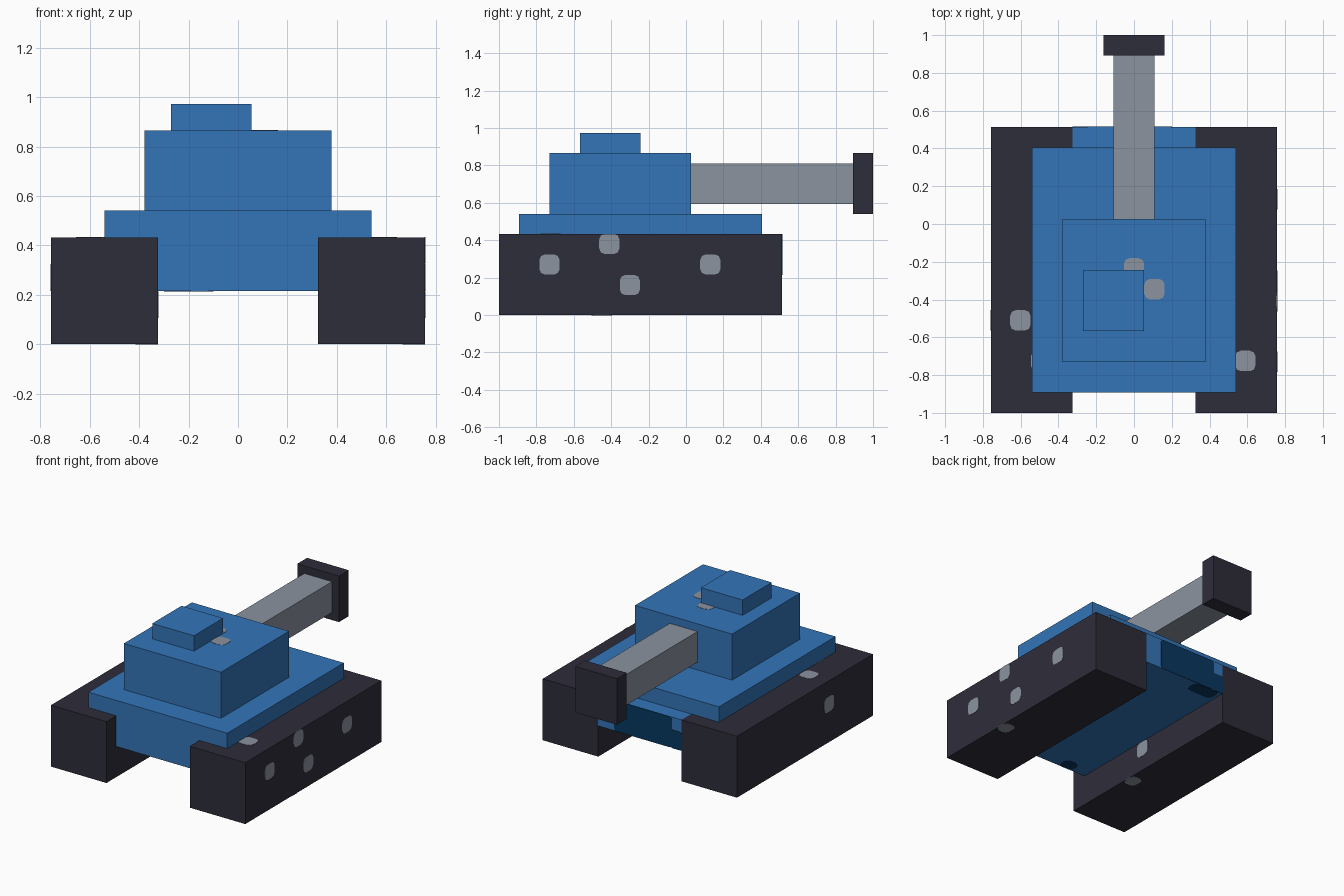
import bpy
import bmesh
from mathutils import Vector

cube = bpy.data.objects.get("Cube")
if cube:
    bpy.data.objects.remove(cube, do_unlink=True)

U = 2 / 18.5  # modelling grid step


def material(name, rgb):
    m = bpy.data.materials.new(name)
    m.use_nodes = True
    colour = (*rgb, 1)
    m.diffuse_color = colour
    m.node_tree.nodes["Principled BSDF"].inputs["Base Color"].default_value = colour
    return m


BLUE = material("blue_paint", (0.033, 0.178, 0.48))
DARK = material("dark_rubber", (0.027, 0.026, 0.042))
GREY = material("grey_metal", (0.258, 0.292, 0.352))
NAVY = material("navy_paint", (0.002, 0.038, 0.115))


def box(name, mat, low, high, round_axis=None, radius=0.0):
    """Box between two corners; edges along round_axis may be rounded."""
    low, high = Vector(low), Vector(high)
    bm = bmesh.new()
    bmesh.ops.create_cube(bm, size=1)
    bmesh.ops.scale(bm, vec=high - low, verts=bm.verts)
    if round_axis is not None:
        edges = [e for e in bm.edges
                 if abs((e.verts[0].co - e.verts[1].co).normalized()[round_axis]) > 0.9]
        bmesh.ops.bevel(bm, geom=edges, offset=radius, segments=2,
                        profile=0.5, affect='EDGES')
    mesh = bpy.data.meshes.new(name)
    bm.to_mesh(mesh)
    bm.free()
    mesh.materials.append(mat)
    obj = bpy.data.objects.new(name, mesh)
    obj.location = (low + high) / 2
    bpy.context.collection.objects.link(obj)
    return obj


def plate(name, mat, axis, centre, width=U, height=U, radius=0.03):
    """Thin rounded patch lying on a face whose normal is the given axis."""
    half = [width / 2, height / 2]
    half.insert(axis, 0.002)
    c, h = Vector(centre), Vector(half)
    return box(name, mat, c - h, c + h, axis, radius)


def grid_box(name, mat, low, high):
    """Box in grid steps, measured from the centre line, front end and ground."""
    offset = Vector((0, -1, 0))
    return box(name, mat, Vector(low) * U + offset, Vector(high) * U + offset)


# Hull, deck, turret and hatch
grid_box("lower_hull", BLUE, (-3, 1, 2), (3, 14, 4))
grid_box("deck", BLUE, (-5, 1, 4), (5, 13, 5))
grid_box("turret", BLUE, (-3.5, 2.5, 5), (3.5, 9.5, 8))
grid_box("hatch", BLUE, (-2.5, 4, 8), (0.5, 7, 9))

# Gun
grid_box("barrel", GREY, (-1, 9.5, 5.5), (1, 17.5, 7.5))
grid_box("muzzle", DARK, (-1.5, 17.5, 5), (1.5, 18.5, 8))

# Tracks, each carrying the same worn metal patches
for side, start in (("left", 3), ("right", -7)):
    grid_box(side + "_track", DARK, (start, 0, 0), (start + 4, 14, 4))
    inner, outer, top = start * U, (start + 4) * U, 4 * U
    for y, z in ((-0.73, 0.27), (-0.41, 0.38), (-0.3, 0.16), (0.13, 0.27)):
        plate(side + "_track_side_patch", GREY, 0, (outer, y, z))
    plate(side + "_track_other_side_patch", GREY, 0, (inner, -0.51, 0.27))
    plate(side + "_track_top_patch", GREY, 2, (inner + 0.155, -0.51, top))
    plate(side + "_track_top_patch", GREY, 2, (inner + 0.265, -0.725, top))
    plate(side + "_track_bottom_patch", GREY, 2, (outer - 0.045, -0.45, 0), width=0.09)

# Turret roof patches
plate("roof_patch", GREY, 2, (0, -0.235, 8 * U))
plate("roof_patch", GREY, 2, (U, -0.345, 8 * U))

# Dark paint on the hull end and underside
end_y = -1 + 14 * U
plate("hull_end_panel", NAVY, 1, (-0.025, end_y, 3 * U), 0.45, 2 * U, 0.02)
plate("hull_end_corner", NAVY, 1, (-0.285, end_y, 0.28), 0.08, 0.13, 0.01)
plate("hull_bottom_patch", NAVY, 2, (-0.156, -0.845, 2 * U), U, 0.09)
plate("hull_bottom_patch", NAVY, 2, (-0.2, 0.46, 2 * U), 0.2, 0.1)
